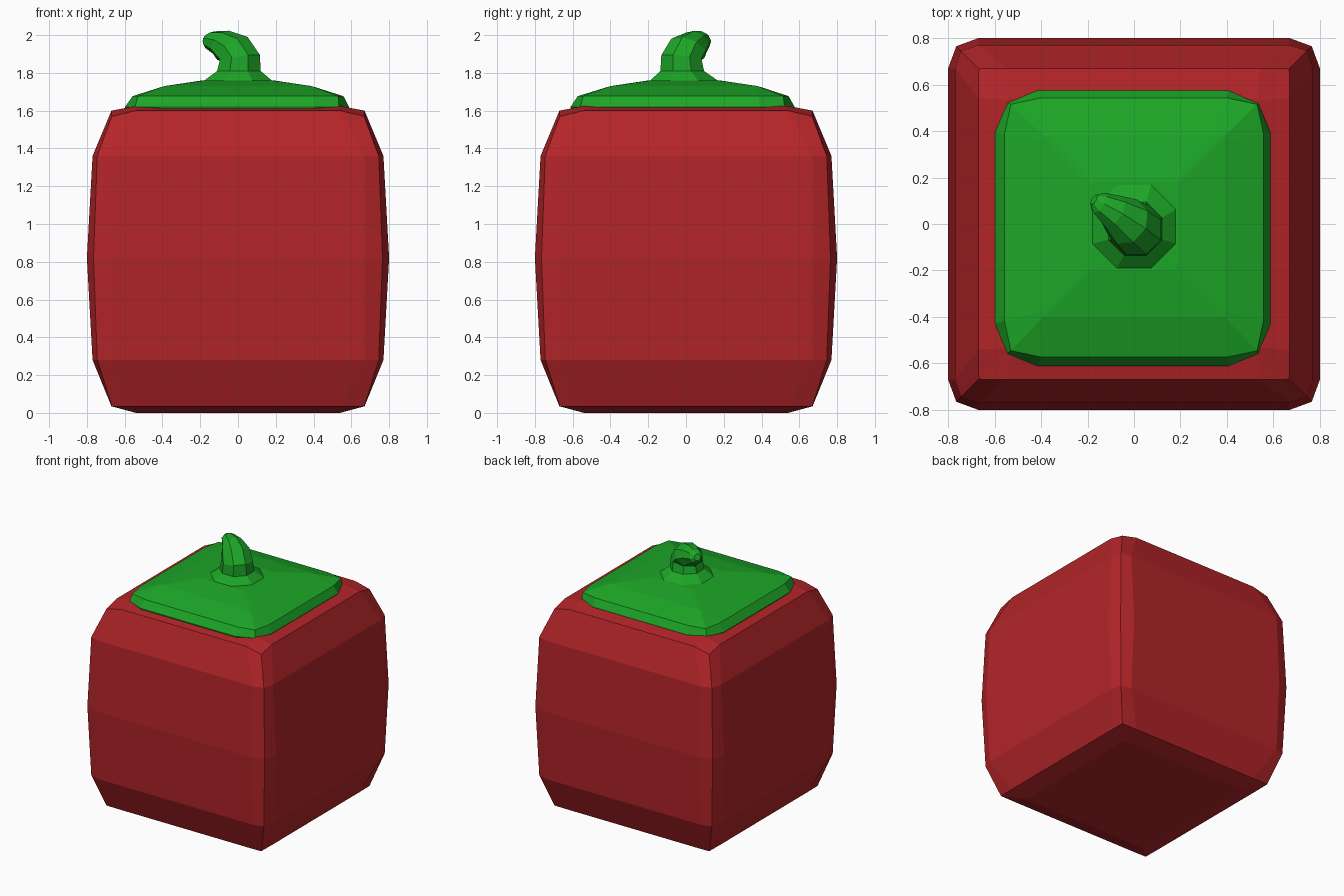
import bpy, math
from mathutils import Vector

if "Cube" in bpy.data.objects:
    bpy.data.objects.remove(bpy.data.objects["Cube"])


def material(name, rgb):
    m = bpy.data.materials.new(name)
    m.diffuse_color = (*rgb, 1)
    m.use_nodes = True
    m.node_tree.nodes["Principled BSDF"].inputs["Base Color"].default_value = m.diffuse_color
    return m


def loft(name, rings, mat):
    """Skin equal-length closed rings and cap both ends."""
    n = len(rings[0])
    verts = [p for r in rings for p in r]
    faces = [tuple(reversed(range(n)))]
    for k in range(len(rings) - 1):
        for i in range(n):
            j = (i + 1) % n
            faces.append((k*n + i, k*n + j, (k+1)*n + j, (k+1)*n + i))
    faces.append(tuple(range((len(rings)-1)*n, len(rings)*n)))
    me = bpy.data.meshes.new(name)
    me.from_pydata(verts, [], faces)
    me.materials.append(mat)
    ob = bpy.data.objects.new(name, me)
    bpy.context.collection.objects.link(ob)
    return ob


def rounded_square(z, half, flat, corner, cx=0, cy=0, drop=0):
    """Twelve-sided square: flat sides, each corner cut by one extra point."""
    pts = []
    for q in range(4):
        c, s = round(math.cos(q*math.pi/2)), round(math.sin(q*math.pi/2))
        for x, y, d in ((half, -flat, 0), (half, flat, 0), (corner, corner, drop)):
            pts.append((cx + x*c - y*s, cy + x*s + y*c, z + d))
    return pts


def tilted_ring(center, radius, axis, sides=8):
    rot = Vector((0, 0, 1)).rotation_difference(Vector(axis).normalized())
    return [Vector(center) + rot @ Vector((radius*math.cos(a), radius*math.sin(a), 0))
            for a in (2*math.pi*(i + .5)/sides for i in range(sides))]


red = material("red", (0.45, 0.018, 0.022))
green = material("green", (0.012, 0.38, 0.02))

# Bulging box body
loft("body", [rounded_square(*r) for r in (
    (0, .54, .535, .54),
    (.035, .67, .54, .668),
    (.28, .77, .67, .745),
    (.82, .80, .67, .765),
    (1.36, .77, .67, .745),
    (1.60, .67, .54, .668, 0, 0, -.03),
    (1.625, .54, .535, .54))], red)

# Low leafy cap
loft("cap", [rounded_square(*r) for r in (
    (1.60, .59, .40, .53, -.005, -.018),
    (1.62, .593, .41, .54, -.005, -.018),
    (1.677, .558, .40, .53, 0, -.015),
    (1.73, .39, .37, .39, 0, -.01),
    (1.76, .19, .17, .18, 0, -.01))], green)

# Bent stem with flared foot
loft("stem", [tilted_ring(*r) for r in (
    ((0, -.01, 1.755), .20, (0, 0, 1)),
    ((.005, -.02, 1.81), .125, (0, 0, 1)),
    ((.01, -.025, 1.88), .115, (-.12, .08, 1)),
    ((-.03, .01, 1.93), .105, (-.6, .4, 1)),
    ((-.09, .055, 1.962), .075, (-1, .65, .8)),
    ((-.15, .09, 1.976), .05, (-1, .65, .6)),
    ((-.172, .105, 1.98), .025, (-1, .65, .5)))], green)
